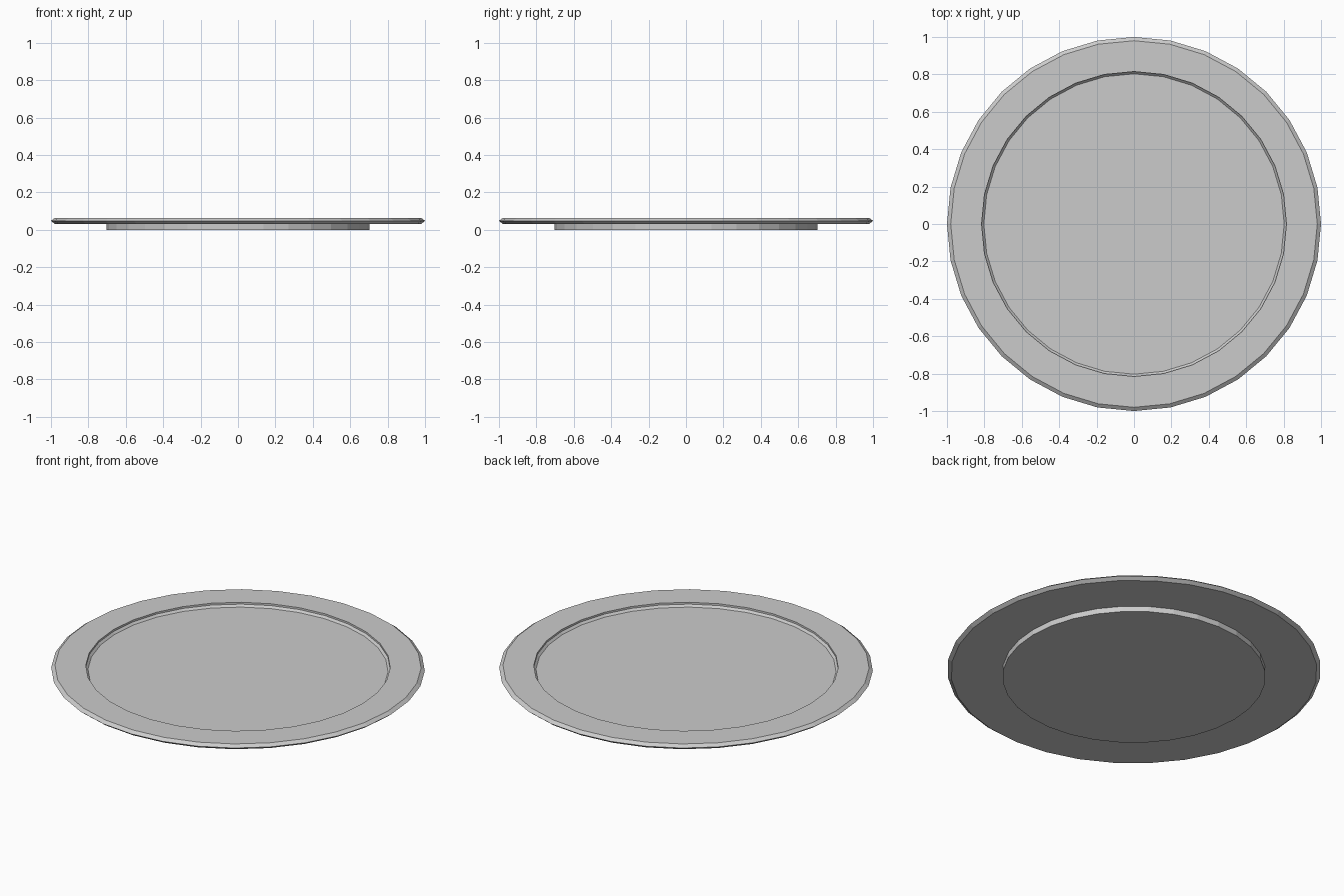
import bpy, bmesh, math

if "Cube" in bpy.data.objects:
    bpy.data.objects.remove(bpy.data.objects["Cube"])

SIDES = 32

# Plate half-profile (radius, height), from underside centre to upper centre
PROFILE = [
    (0.704, 0.0), (0.704, 0.032),                    # foot
    (0.98, 0.032), (1.0, 0.048), (0.98, 0.063),      # rim edge
    (0.815, 0.063), (0.815, 0.052), (0.803, 0.040),  # well wall
]

bm = bmesh.new()
rings = []
for r, z in PROFILE:
    rings.append([bm.verts.new((r * math.cos(2 * math.pi * i / SIDES),
                                r * math.sin(2 * math.pi * i / SIDES), z))
                  for i in range(SIDES)])

# Skin between neighbouring rings
for a, b in zip(rings, rings[1:]):
    for i in range(SIDES):
        j = (i + 1) % SIDES
        bm.faces.new((a[i], a[j], b[j], b[i]))

# Underside and well floor
bm.faces.new(rings[0][::-1])
bm.faces.new(rings[-1])
bmesh.ops.recalc_face_normals(bm, faces=bm.faces)

mesh = bpy.data.meshes.new("plate")
bm.to_mesh(mesh)
bm.free()
plate = bpy.data.objects.new("plate", mesh)
bpy.context.collection.objects.link(plate)
